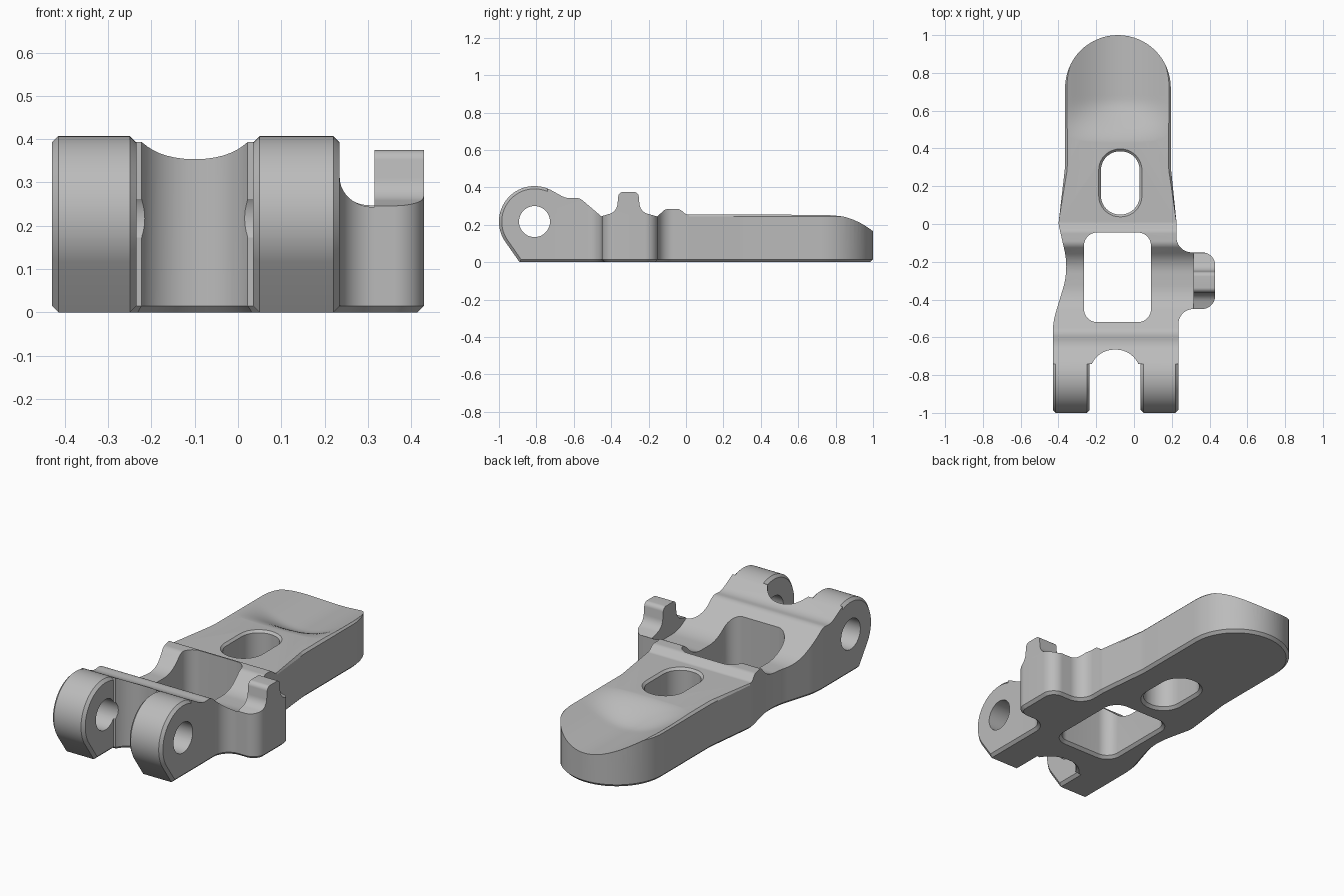
import bpy, bmesh, math
from mathutils import Vector

cube = bpy.data.objects.get("Cube")
if cube:
    bpy.data.objects.remove(cube, do_unlink=True)

CHAMFER = 0.015
PAD_TOP = 0.255
CENTRE_X = -0.085


def rounded(corners, steps=10):
    """Counter-clockwise polygon from (u, v, radius) corners with round fillets."""
    out = []
    count = len(corners)
    for i, (u, v, r) in enumerate(corners):
        p = Vector((u, v))
        if r == 0:
            out.append(p)
            continue
        d1 = (Vector(corners[i - 1][:2]) - p).normalized()
        d2 = (Vector(corners[(i + 1) % count][:2]) - p).normalized()
        half = d1.angle(d2) / 2
        mid = p + (d1 + d2).normalized() * (r / math.sin(half))
        s = p + d1 * (r / math.tan(half)) - mid
        e = p + d2 * (r / math.tan(half)) - mid
        turn = math.atan2(s.x * e.y - s.y * e.x, s.dot(e))
        start = math.atan2(s.y, s.x)
        for k in range(steps + 1):
            a = start + turn * k / steps
            out.append(mid + Vector((math.cos(a), math.sin(a))) * r)
    return [p for i, p in enumerate(out) if (p - out[i - 1]).length > 1e-4]


def offset(points, amount):
    """Move each point outwards; amount is a function of the point."""
    out = []
    for i, p in enumerate(points):
        a = (p - points[i - 1]).normalized()
        b = (points[(i + 1) % len(points)] - p).normalized()
        n1, n2 = Vector((a.y, -a.x)), Vector((b.y, -b.x))
        out.append(p + (n1 + n2) / (1 + n1.dot(n2)) * amount(p))
    return out


def loft(name, rings):
    """Closed solid through rings of equal length."""
    bm = bmesh.new()
    loops = [[bm.verts.new(p) for p in ring] for ring in rings]
    n = len(loops[0])
    for low, high in zip(loops, loops[1:]):
        for i in range(n):
            j = (i + 1) % n
            bm.faces.new((low[i], low[j], high[j], high[i]))
    bm.faces.new(loops[0][::-1])
    bm.faces.new(loops[-1])
    bmesh.ops.recalc_face_normals(bm, faces=bm.faces)
    mesh = bpy.data.meshes.new(name)
    bm.to_mesh(mesh)
    bm.free()
    obj = bpy.data.objects.new(name, mesh)
    bpy.context.collection.objects.link(obj)
    return obj


def prism(name, points, layers, axis="z"):
    """Extrude a polygon through (position, outward offset) layers."""
    rings = []
    for t, amount in layers:
        rule = amount if callable(amount) else (lambda p, a=amount: a)
        ring = offset(points, rule)
        rings.append([(p.x, p.y, t) if axis == "z" else (t, p.x, p.y) for p in ring])
    return loft(name, rings)


def combine(target, tool, operation):
    mod = target.modifiers.new(operation, "BOOLEAN")
    mod.operation = operation
    mod.solver = "EXACT"
    mod.object = tool
    bpy.context.view_layer.objects.active = target
    bpy.ops.object.modifier_apply(modifier=mod.name)
    bpy.data.objects.remove(tool, do_unlink=True)


def box_corners(u0, u1, v0, v1, r):
    return rounded([(u0, v0, r), (u1, v0, r), (u1, v1, r), (u0, v1, r)])


# Plan outline of the lever, with its chamfered rims
outline = rounded([
    (-0.43, -0.74, 0), (0.235, -0.74, 0), (0.235, -0.45, 0.08), (0.43, -0.45, 0.07),
    (0.43, -0.15, 0.07), (0.225, -0.15, 0.08), (0.225, 0.01, 0.1), (0.195, 0.3, 0.4),
    (0.195, 1, 0.28), (-0.365, 1, 0.28), (-0.365, 0.3, 0.4), (-0.40, 0, 0.1),
    (-0.345, -0.24, 0.4), (-0.43, -0.52, 0.4)], 16)
rim = lambda p: -0.012 if p.y > 0.02 else 0
lever = prism("lever_body", outline, [(0, -CHAMFER), (CHAMFER, 0), (PAD_TOP - 0.012, 0),
                                      (PAD_TOP, rim), (0.6, rim)])

# Side profile: pad, ridge, valley, bridge and pivot
lug_arc = [Vector((-0.81 + 0.19 * math.cos(a), 0.217 + 0.19 * math.sin(a)))
           for a in (math.radians(62 + 5 * k) for k in range(31))]
side = rounded([
    (-0.89, -0.1, 0), (1.1, -0.1, 0), (1.1, PAD_TOP, 0), (0, PAD_TOP, 0.03),
    (-0.035, 0.285, 0.04), (-0.11, 0.285, 0.05), (-0.2, 0.2, 0.15), (-0.4, 0.2, 0.2),
    (-0.57, 0.345, 0.06), (-0.64, 0.34, 0.1), (*lug_arc[0], 0)]) + lug_arc[1:]
profile = prism("side_profile", side, [(-0.6, 0), (0.6, 0)], "x")

# Upright stop on the side tab
stop = rounded([
    (-0.46, 0.1, 0), (-0.15, 0.1, 0), (-0.15, 0.243, 0), (-0.245, 0.27, 0.06),
    (-0.255, 0.375, 0.025), (-0.36, 0.375, 0.025), (-0.37, 0.27, 0.06), (-0.46, 0.243, 0)])
combine(profile, prism("side_stop", stop, [(0.315, 0), (0.55, 0)], "x"), "UNION")
combine(lever, profile, "INTERSECT")

# Thumb dish that runs out over the rounded end
rings = []
for j in range(31):
    y = 0.4 + 0.65 * j / 30
    t = min(max((y - 0.42) / 0.24, 0), 1)
    ramp = t * t * (3 - 2 * t)
    ring = []
    for i in range(41):
        u = -1.08 + 2.16 * i / 40
        depth = 0.091 * ramp * max(0, 1 - u * u) ** 1.2
        ring.append((CENTRE_X + 0.28 * u, y, PAD_TOP + 0.001 - depth))
    rings.append(ring + [(ring[-1][0], y, 0.4), (ring[0][0], y, 0.4)])
combine(lever, loft("thumb_dish", rings), "DIFFERENCE")

# Openings through the lever
flare = [(-0.01, CHAMFER + 0.01), (CHAMFER, 0)]
slot = box_corners(-0.175, 0.03, 0.05, 0.385, 0.1)
combine(lever, prism("pad_slot", slot, flare + [(PAD_TOP - 0.012, 0), (PAD_TOP + 0.01, 0.022)]),
        "DIFFERENCE")
window = box_corners(-0.265, 0.09, -0.52, -0.045, 0.07)
combine(lever, prism("window", window, flare + [(0.6, 0)]), "DIFFERENCE")
fork = box_corners(-0.235, 0.035, -1.2, -0.665, 0.13)
combine(lever, prism("fork_gap", fork, flare + [(0.6, 0)]), "DIFFERENCE")

# Pair of chamfered pivot lugs
lug = [Vector((-0.89, 0)), Vector((-0.7, 0)), Vector((-0.7, 0.373))] + lug_arc
for x0, x1 in ((-0.43, -0.235), (0.035, 0.235)):
    layers = [(x0, -CHAMFER), (x0 + CHAMFER, 0), (x1 - CHAMFER, 0), (x1, -CHAMFER)]
    combine(lever, prism("pivot_lug", lug, layers, "x"), "UNION")

# Pivot pin hole
pin = [Vector((-0.81 + 0.083 * math.cos(a), 0.217 + 0.083 * math.sin(a)))
       for a in (math.tau * k / 48 for k in range(48))]
combine(lever, prism("pin_hole", pin, [(-0.6, 0), (0.6, 0)], "x"), "DIFFERENCE")

# Grey finish
grey = bpy.data.materials.new("plain_grey")
grey.use_nodes = True
colour = (0.5, 0.5, 0.5, 1)
grey.diffuse_color = colour
grey.node_tree.nodes["Principled BSDF"].inputs["Base Color"].default_value = colour
lever.data.materials.clear()
lever.data.materials.append(grey)
for face in lever.data.polygons:
    face.material_index = 0

bpy.ops.object.select_all(action="DESELECT")
lever.select_set(True)
bpy.context.view_layer.objects.active = lever
bpy.ops.object.shade_smooth_by_angle(angle=math.radians(25))
